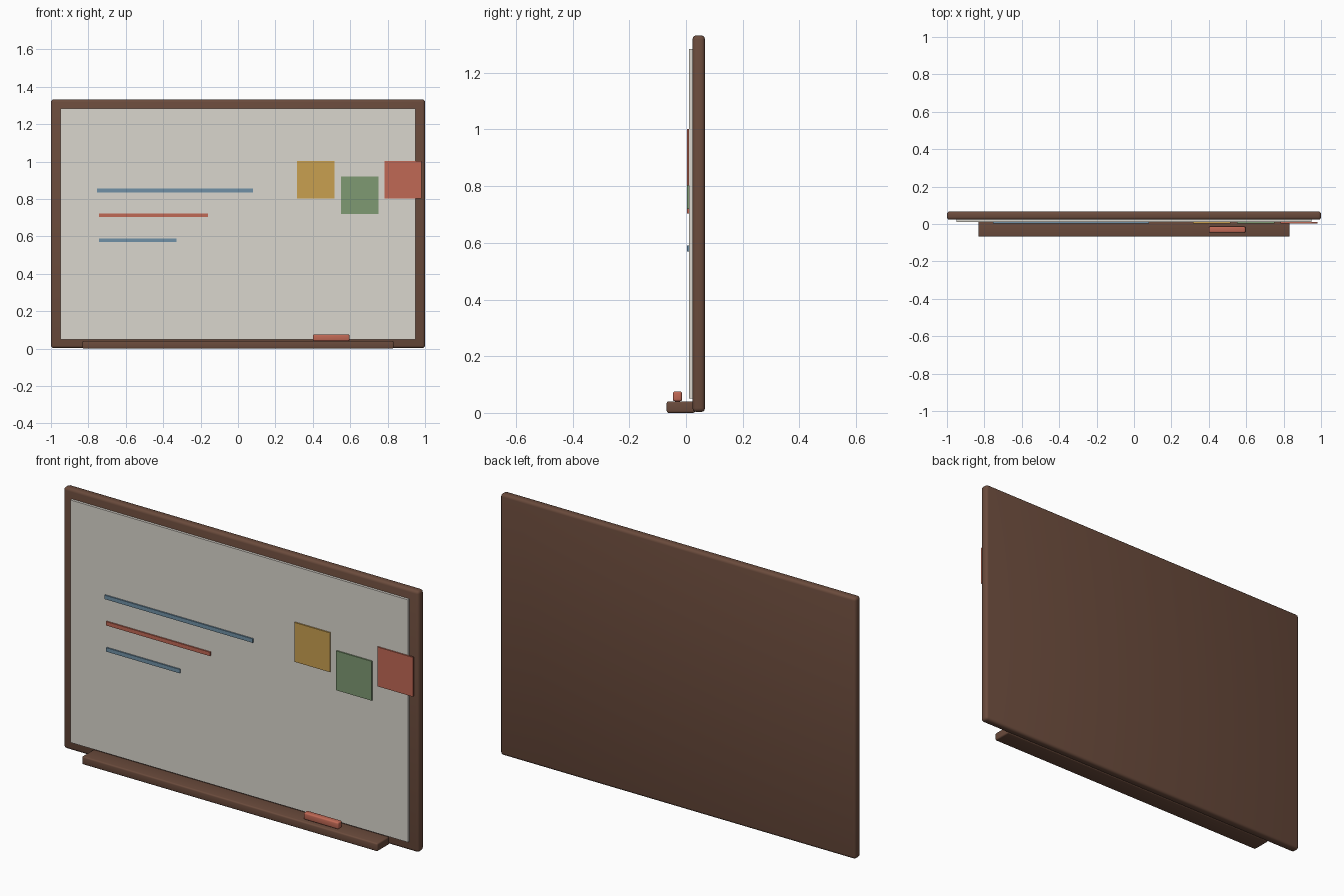
import bpy

if "Cube" in bpy.data.objects:
    bpy.data.objects.remove(bpy.data.objects["Cube"])


def material(name, rgb):
    m = bpy.data.materials.new(name)
    m.diffuse_color = (*rgb, 1)
    m.use_nodes = True
    m.node_tree.nodes["Principled BSDF"].inputs["Base Color"].default_value = m.diffuse_color
    return m


wood = material("brown_wood", (0.145, 0.07, 0.045))
white = material("board_white", (0.70, 0.67, 0.61))
blue = material("blue", (0.16, 0.28, 0.38))
red = material("red", (0.53, 0.14, 0.09))
yellow = material("yellow", (0.58, 0.35, 0.08))
green = material("green", (0.21, 0.32, 0.17))


def box(name, x, y, z, mat, bevel=0, segments=3):
    """Box given by its (min, max) range on each axis, with optional rounded edges."""
    bpy.ops.mesh.primitive_cube_add(size=1, location=[(a + b) / 2 for a, b in (x, y, z)])
    ob = bpy.context.object
    ob.name = name
    ob.scale = [b - a for a, b in (x, y, z)]
    bpy.ops.object.transform_apply(location=False, rotation=False, scale=True)
    ob.data.materials.append(mat)
    if bevel:
        mod = ob.modifiers.new("rounded_edges", 'BEVEL')
        mod.width = bevel
        mod.segments = segments
        bpy.ops.object.modifier_apply(modifier=mod.name)
        bpy.ops.object.shade_smooth_by_angle()
    return ob


# Frame backing and writing surface
box("frame", (-1, 1), (0.023, 0.067), (0.003, 1.332), wood, 0.014)
box("writing_surface", (-0.95, 0.95), (0.010, 0.026), (0.05, 1.284), white)

# Pen tray and the eraser resting on it
box("pen_tray", (-0.832, 0.832), (-0.068, 0.032), (0.0, 0.041), wood, 0.007)
box("eraser", (0.4, 0.596), (-0.046, -0.014), (0.041, 0.076), red, 0.007)

# Marker strokes
for i, (x0, x1, z, mat) in enumerate([(-0.754, 0.08, 0.845, blue),
                                      (-0.744, -0.16, 0.713, red),
                                      (-0.744, -0.33, 0.580, blue)]):
    box(f"marker_stroke_{i + 1}", (x0, x1), (0.003, 0.011), (z - 0.01, z + 0.01), mat)

# Sticky notes
for i, (x0, z0, mat) in enumerate([(0.315, 0.802, yellow),
                                   (0.55, 0.72, green),
                                   (0.782, 0.802, red)]):
    box(f"sticky_note_{i + 1}", (x0, x0 + 0.2), (0.003, 0.011), (z0, z0 + 0.2), mat)
